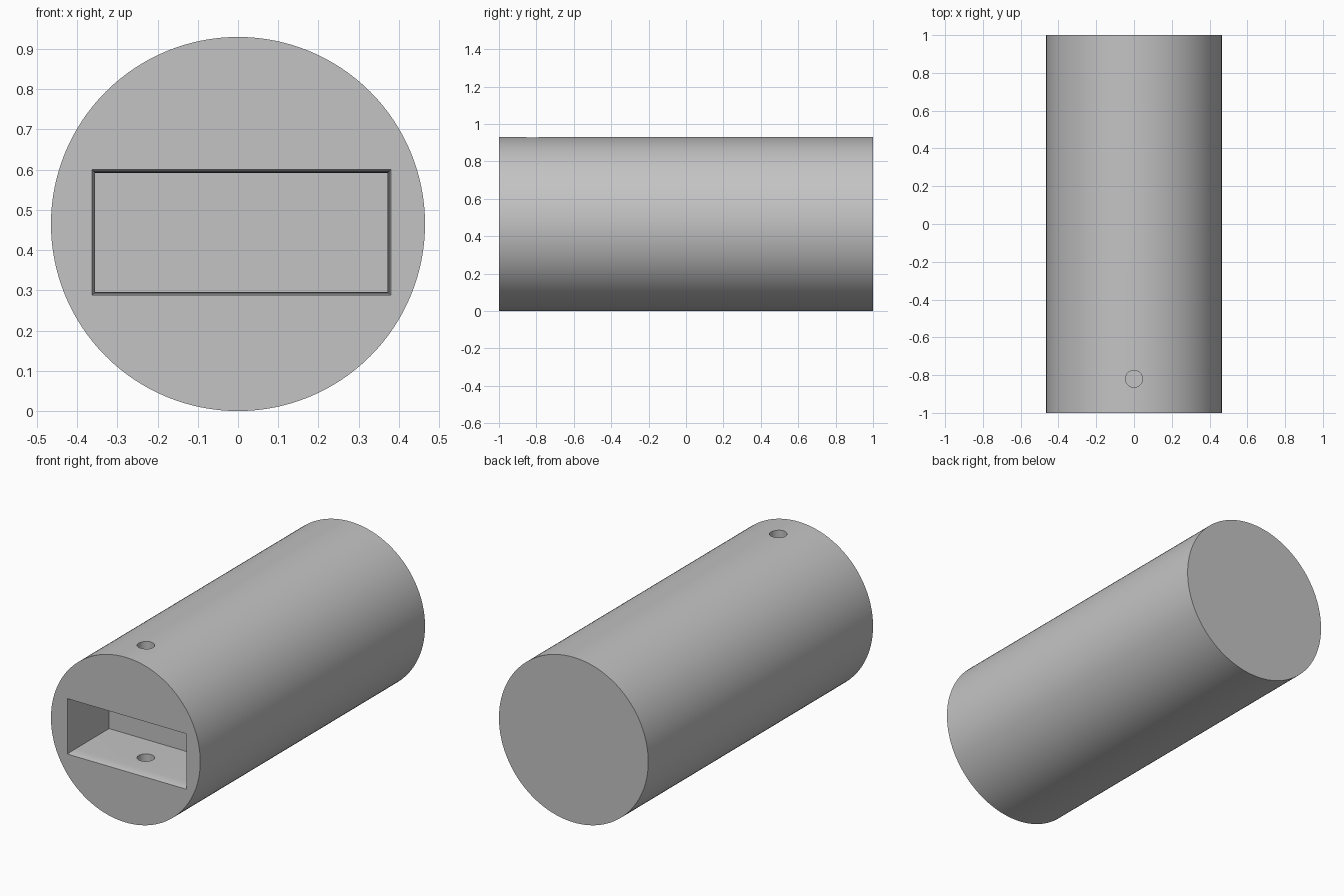
import bpy
import bmesh
from math import pi

cube = bpy.data.objects.get("Cube")
if cube:
    bpy.data.objects.remove(cube, do_unlink=True)

RADIUS = 0.465
HALF_LENGTH = 1.0

grey = bpy.data.materials.new("plain grey")
grey.use_nodes = True
colour = (0.55, 0.55, 0.55, 1)
grey.diffuse_color = colour
grey.node_tree.nodes["Principled BSDF"].inputs["Base Color"].default_value = colour


def cylinder(name, radius, depth, location, rotation=(0, 0, 0), sides=128):
    bpy.ops.mesh.primitive_cylinder_add(vertices=sides, radius=radius, depth=depth,
                                        location=location, rotation=rotation)
    obj = bpy.context.object
    obj.name = name
    obj.data.materials.append(grey)
    return obj


def slot_cutter():
    """Box lofted along y, flaring slightly at the mouth."""
    bm = bmesh.new()
    rings = []
    for depth, flare in ((-0.05, 0.008), (0, 0.008), (0.015, 0.004),
                         (0.04, 0.001), (0.06, 0), (0.36, 0)):
        x0, x1 = -0.355 - flare, 0.372 + flare
        z0, z1 = 0.296 - flare, 0.592 + flare
        y = depth - HALF_LENGTH
        rings.append([bm.verts.new((x, y, z)) for x, z in
                      ((x0, z0), (x1, z0), (x1, z1), (x0, z1))])
    for a, b in zip(rings, rings[1:]):
        for i in range(4):
            j = (i + 1) % 4
            bm.faces.new((a[i], a[j], b[j], b[i]))
    bm.faces.new(rings[0])
    bm.faces.new(rings[-1])
    bmesh.ops.recalc_face_normals(bm, faces=bm.faces)
    mesh = bpy.data.meshes.new("slot_cutter")
    bm.to_mesh(mesh)
    bm.free()
    mesh.materials.append(grey)
    obj = bpy.data.objects.new("slot_cutter", mesh)
    bpy.context.collection.objects.link(obj)
    return obj


def carve(target, cutter):
    cutter.hide_render = True
    mod = target.modifiers.new(cutter.name, "BOOLEAN")
    mod.operation = "DIFFERENCE"
    mod.solver = "EXACT"
    mod.object = cutter
    bpy.ops.object.select_all(action="DESELECT")
    target.select_set(True)
    bpy.context.view_layer.objects.active = target
    bpy.ops.object.modifier_apply(modifier=mod.name)
    bpy.data.objects.remove(cutter, do_unlink=True)


# Round handle body lying along y
body = cylinder("handle_body", RADIUS, 2 * HALF_LENGTH, (0, 0, RADIUS), (pi / 2, 0, 0))
bpy.ops.object.transform_apply(location=True, rotation=True, scale=True)

# Rectangular socket in the front end
carve(body, slot_cutter())

# Pin hole from the top, through the socket and into its floor
top, bottom = 1.0, 0.15
carve(body, cylinder("pin_hole_cutter", 0.045, top - bottom,
                     (0, -0.82, (top + bottom) / 2), sides=48))

bpy.ops.object.shade_smooth_by_angle(angle=pi / 6)
